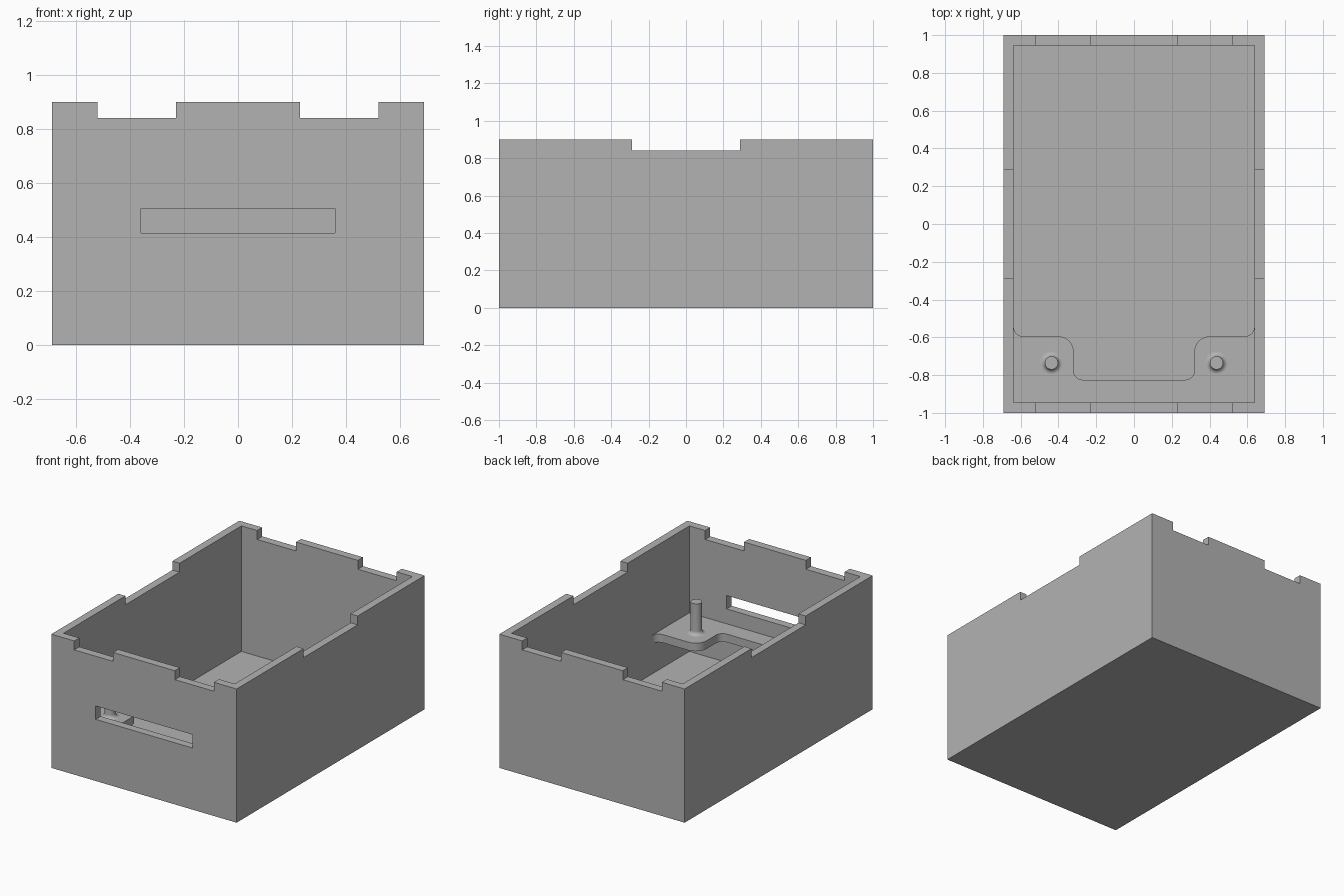
import bpy, bmesh, math
from mathutils import Vector

if "Cube" in bpy.data.objects:
    bpy.data.objects.remove(bpy.data.objects["Cube"], do_unlink=True)

grey = bpy.data.materials.new("matte_grey")
grey.use_nodes = True
grey.diffuse_color = (0.45, 0.45, 0.45, 1)
grey.node_tree.nodes["Principled BSDF"].inputs["Base Color"].default_value = grey.diffuse_color

# Main dimensions
HX, HY, HEIGHT = 0.69, 1.0, 0.9
IX, IY, FLOOR = 0.637, 0.946, 0.055
NOTCH_Z = 0.84
SHELF_TOP, SHELF_THICK = 0.315, 0.055


def make_object(name, bm):
    bmesh.ops.recalc_face_normals(bm, faces=bm.faces)
    mesh = bpy.data.meshes.new(name)
    bm.to_mesh(mesh)
    bm.free()
    mesh.materials.append(grey)
    obj = bpy.data.objects.new(name, mesh)
    bpy.context.collection.objects.link(obj)
    return obj


def box(name, x0, x1, y0, y1, z0, z1):
    bm = bmesh.new()
    bmesh.ops.create_cube(bm, size=1)
    low, high = Vector((x0, y0, z0)), Vector((x1, y1, z1))
    for v in bm.verts:
        v.co = (low + high) / 2 + v.co * (high - low)
    return make_object(name, bm)


def activate(obj):
    bpy.ops.object.select_all(action='DESELECT')
    obj.select_set(True)
    bpy.context.view_layer.objects.active = obj


def cut(target, cutter):
    cutter.hide_render = True
    mod = target.modifiers.new("cut", 'BOOLEAN')
    mod.operation = 'DIFFERENCE'
    mod.solver = 'EXACT'
    mod.object = cutter
    activate(target)
    bpy.ops.object.modifier_apply(modifier=mod.name)
    bpy.data.objects.remove(cutter, do_unlink=True)


def arc(cx, cy, radius, start, end, steps=10):
    angles = [math.radians(start + (end - start) * i / steps) for i in range(steps + 1)]
    return [(cx + radius * math.cos(a), cy + radius * math.sin(a)) for a in angles]


# Open case: hollow box, notched rim and front slot
case = box("case", -HX, HX, -HY, HY, 0, HEIGHT)
cut(case, box("cavity", -IX, IX, -IY, IY, FLOOR, HEIGHT + 0.2))
for x0, x1 in ((-0.52, -0.23), (0.23, 0.52)):
    cut(case, box("end_notch", x0, x1, -HY - 0.1, HY + 0.1, NOTCH_Z, HEIGHT + 0.1))
cut(case, box("side_notch", -HX - 0.1, HX + 0.1, -0.288, 0.288, NOTCH_Z, HEIGHT + 0.1))
cut(case, box("front_slot", -0.36, 0.36, -HY - 0.1, -IY + 0.02, 0.415, 0.505))

# Shelf plate with a rounded central cut-out, tucked slightly into the walls
half = [(IX + 0.02, -IY - 0.02), (IX + 0.02, -0.545)]
half += arc(0.587, -0.545, 0.05, 0, -90)
half += arc(0.40, -0.675, 0.08, 90, 180)
half += arc(0.27, -0.775, 0.05, 0, -90)
outline = half + [(-x, y) for x, y in reversed(half)]
bm = bmesh.new()
face = bm.faces.new([bm.verts.new((x, y, SHELF_TOP - SHELF_THICK)) for x, y in outline])
extruded = bmesh.ops.extrude_face_region(bm, geom=[face])["geom"]
bmesh.ops.translate(bm, vec=(0, 0, SHELF_THICK),
                    verts=[g for g in extruded if isinstance(g, bmesh.types.BMVert)])
shelf = make_object("shelf", bm)

# Pegs turned from a profile with a flared foot
PEG_R, FLARE, PEG_TOP = 0.035, 0.025, 0.525
profile = [(0, SHELF_TOP - 0.01), (PEG_R + FLARE, SHELF_TOP - 0.01)]
profile += arc(PEG_R + FLARE, SHELF_TOP + FLARE, FLARE, 270, 180, 8)
profile += [(PEG_R, PEG_TOP), (0, PEG_TOP)]
smooth_parts = [shelf]
for side, x in (("left", 0.437), ("right", -0.437)):
    bm = bmesh.new()
    points = [bm.verts.new((r, 0, z)) for r, z in profile]
    edges = [bm.edges.new(pair) for pair in zip(points, points[1:])]
    bmesh.ops.spin(bm, geom=points + edges, cent=(0, 0, 0), axis=(0, 0, 1),
                   angle=math.tau, steps=40)
    bmesh.ops.remove_doubles(bm, verts=bm.verts, dist=0.0005)
    peg = make_object(side + "_peg", bm)
    peg.location = (x, -0.735, 0)
    smooth_parts.append(peg)

for part in smooth_parts:
    activate(part)
    bpy.ops.object.shade_smooth_by_angle(angle=math.radians(35))
